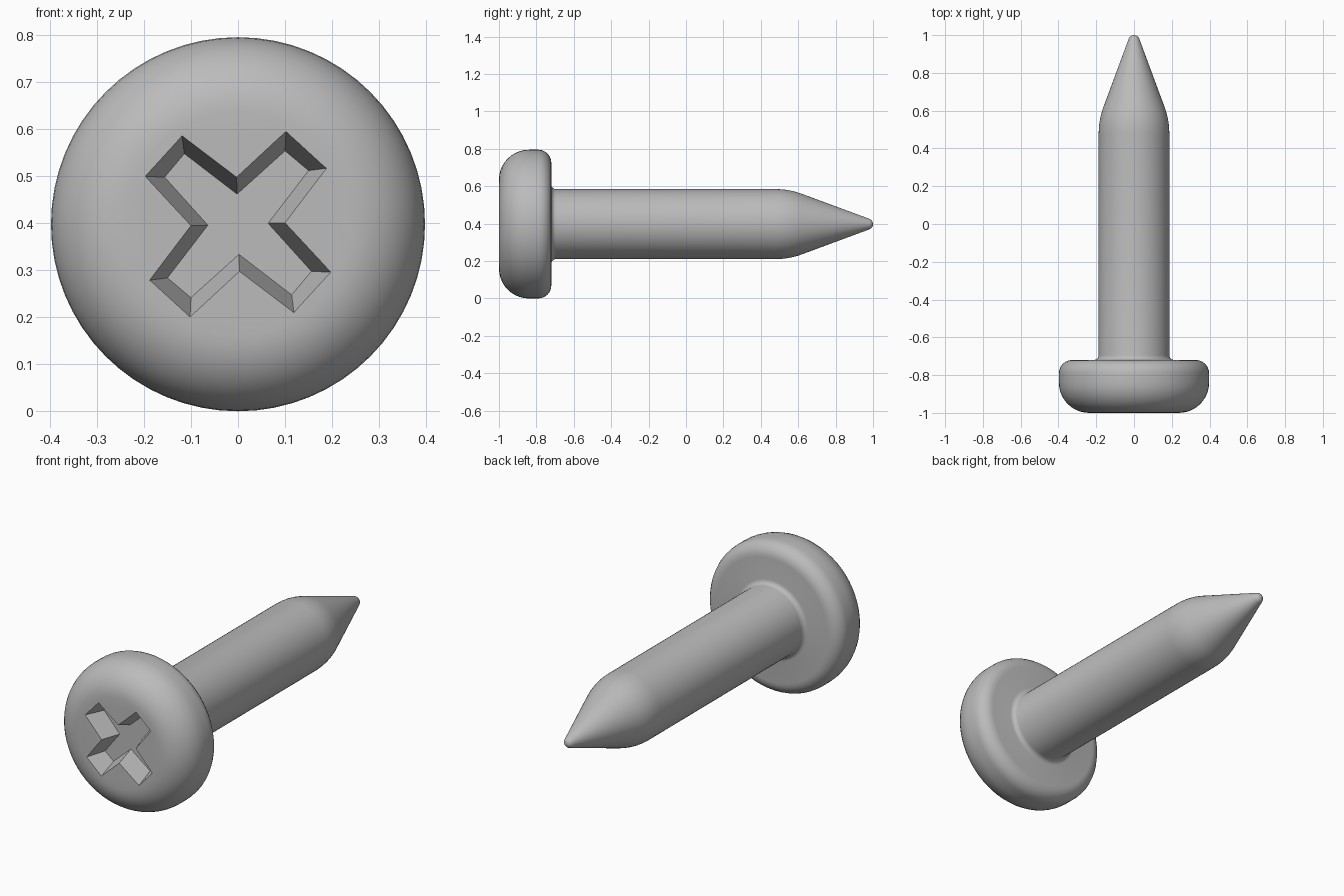
import bpy, bmesh, math
from mathutils import Matrix, Vector

cube = bpy.data.objects.get("Cube")
if cube:
    bpy.data.objects.remove(cube, do_unlink=True)

HEAD_R, SHANK_R, SIDES = 0.3975, 0.187, 64
AXIS = Vector((0, 0, HEAD_R))

steel = bpy.data.materials.new("steel grey")
steel.use_nodes = True
steel.diffuse_color = (0.5, 0.5, 0.5, 1)
steel.node_tree.nodes["Principled BSDF"].inputs["Base Color"].default_value = (0.5, 0.5, 0.5, 1)


def arc(y, r, radius, start, end, steps):
    """Points of a rounded corner in (length, radius) space."""
    angles = [math.radians(start + (end - start) * i / steps) for i in range(steps + 1)]
    return [(y + radius * math.cos(a), r + radius * math.sin(a)) for a in angles]


def make_object(name, bm):
    bmesh.ops.recalc_face_normals(bm, faces=bm.faces)
    mesh = bpy.data.meshes.new(name)
    bm.to_mesh(mesh)
    bm.free()
    mesh.materials.append(steel)
    obj = bpy.data.objects.new(name, mesh)
    bpy.context.collection.objects.link(obj)
    return obj


# Screw body: pan head, underside fillet, shank, shoulder and rounded tip
profile = arc(-0.84, HEAD_R - 0.16, 0.16, 180, 90, 10)
profile += arc(-0.79, HEAD_R - 0.07, 0.07, 90, 0, 6)
profile += arc(-0.695, SHANK_R + 0.025, 0.025, 180, 270, 4)
profile += arc(0.48, SHANK_R - 0.4, 0.4, 90, 69.5, 6)
profile += arc(0.97, 0, 0.03, 69.5, 0, 5)

bm = bmesh.new()
verts = [bm.verts.new((r, y, HEAD_R)) for y, r in profile]
edges = [bm.edges.new(pair) for pair in zip(verts, verts[1:])]
bmesh.ops.spin(bm, geom=verts + edges, cent=AXIS, axis=(0, 1, 0),
               angle=math.tau, steps=SIDES, use_duplicate=False)
bmesh.ops.remove_doubles(bm, verts=bm.verts, dist=0.0001)
bmesh.ops.holes_fill(bm, edges=[e for e in bm.edges if e.is_boundary], sides=0)
screw = make_object("screw_body", bm)

# Tapered cross recess: one arm repeated four times
rim = [Vector(p) for p in ((0.102, 0, 0.197), (0.188, 0, 0.119), (0.1, 0, 0.003))]
floor = [Vector(p) for p in ((0.1, 0, 0.156), (0.15, 0, 0.114), (0.064, 0, 0.002))]


def cross_ring(bm, y, t):
    ring = []
    for quarter in range(4):
        turn = Matrix.Rotation(quarter * math.pi / 2, 3, 'Y')
        for a, b in zip(floor, rim):
            ring.append(bm.verts.new(turn @ a.lerp(b, t) + AXIS + Vector((0, y, 0))))
    return ring


bm = bmesh.new()
inner, outer = cross_ring(bm, -0.9, 0), cross_ring(bm, -1.02, 1.2)
bm.faces.new(inner)
bm.faces.new(outer)
for i in range(len(inner)):
    j = (i + 1) % len(inner)
    bm.faces.new((inner[i], inner[j], outer[j], outer[i]))
cutter = make_object("recess_cutter", bm)
cutter.hide_render = True

cut = screw.modifiers.new("cross recess", 'BOOLEAN')
cut.operation, cut.solver, cut.object = 'DIFFERENCE', 'EXACT', cutter
bpy.ops.object.select_all(action='DESELECT')
screw.select_set(True)
bpy.context.view_layer.objects.active = screw
bpy.ops.object.modifier_apply(modifier=cut.name)
bpy.data.objects.remove(cutter, do_unlink=True)
bpy.ops.object.shade_smooth_by_angle(angle=math.radians(30))
